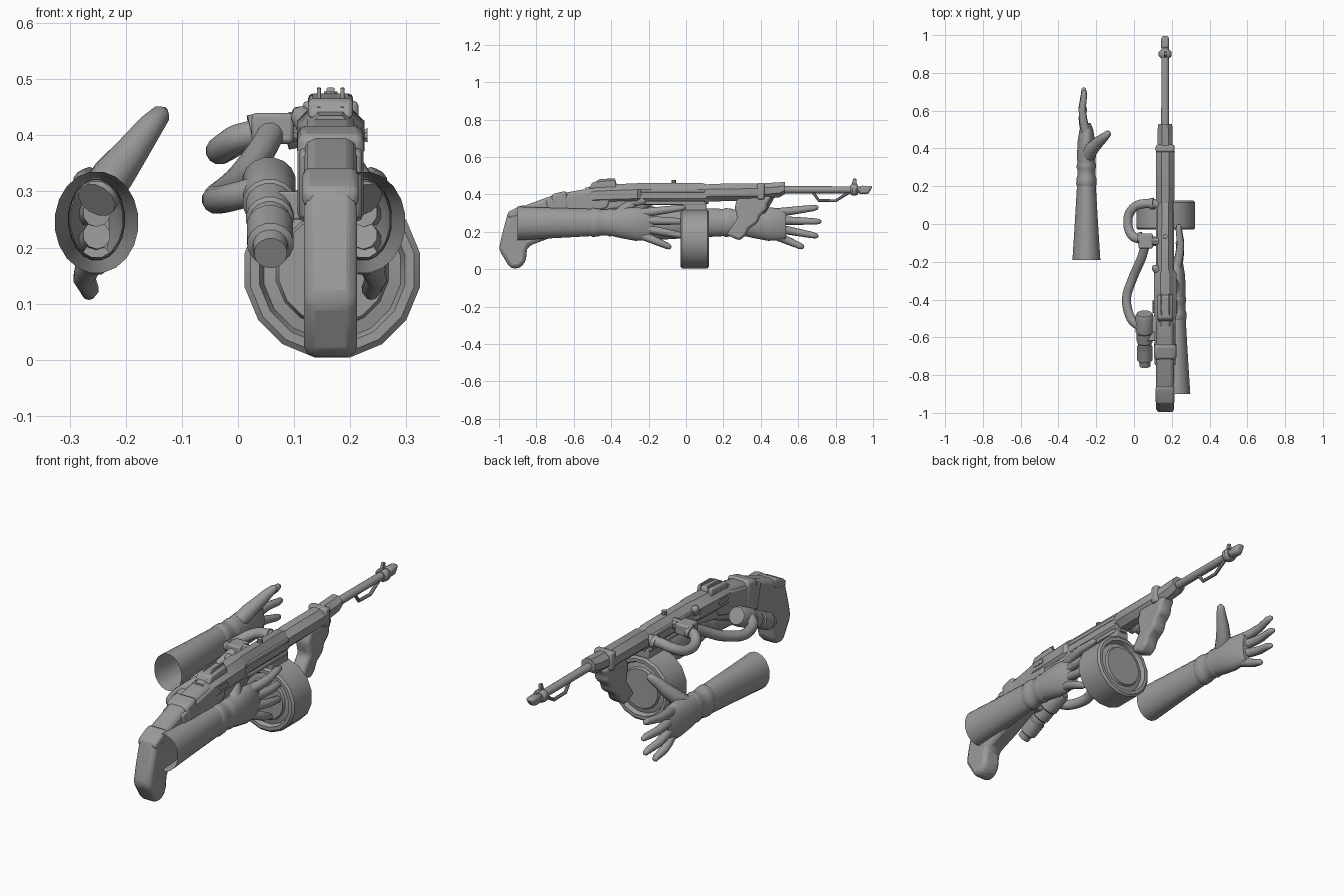
import bpy, bmesh, math
from mathutils import Vector

cube = bpy.data.objects.get("Cube")
if cube:
    bpy.data.objects.remove(cube)

grey = bpy.data.materials.new("plain_grey")
grey.use_nodes = True
COLOUR = (0.33, 0.33, 0.33, 1)
grey.diffuse_color = COLOUR
grey.node_tree.nodes["Principled BSDF"].inputs["Base Color"].default_value = COLOUR

GX = 0.165  # centre plane of the gun


def finish(name, bm, angle=35, bevel=0):
    bmesh.ops.recalc_face_normals(bm, faces=bm.faces)
    mesh = bpy.data.meshes.new(name)
    bm.to_mesh(mesh)
    bm.free()
    mesh.materials.append(grey)
    ob = bpy.data.objects.new(name, mesh)
    bpy.context.collection.objects.link(ob)
    if bevel:
        mod = ob.modifiers.new("bevel", "BEVEL")
        mod.width, mod.segments, mod.limit_method = bevel, 2, "ANGLE"
    bpy.ops.object.select_all(action="DESELECT")
    ob.select_set(True)
    bpy.context.view_layer.objects.active = ob
    bpy.ops.object.shade_smooth_by_angle(angle=math.radians(angle))
    return ob


def tube(name, pts, radii, n=14, caps=(True, True), axis=None, angle=35):
    """Loft elliptical rings along a path; radii are numbers or (across, up)."""
    bm = bmesh.new()
    pts = [Vector(p) for p in pts]
    fit = 1 / math.cos(math.pi / n)
    rings = []
    for i, p in enumerate(pts):
        t = Vector(axis) if axis else pts[min(i + 1, len(pts) - 1)] - pts[max(i - 1, 0)]
        side = t.cross(Vector((0, 0, 1))).normalized()
        up = side.cross(t).normalized()
        r = radii[i] if isinstance(radii, (list, tuple)) else radii
        rx, rz = r if isinstance(r, tuple) else (r, r)
        ring = []
        for k in range(n):
            a = 2 * math.pi * (k + 0.5) / n
            ring.append(bm.verts.new(p + fit * (side * rx * math.cos(a) + up * rz * math.sin(a))))
        rings.append(ring)
    for a, b in zip(rings, rings[1:]):
        for k in range(n):
            j = (k + 1) % n
            bm.faces.new((a[k], a[j], b[j], b[k]))
    if caps[0]:
        bm.faces.new(rings[0])
    if caps[1]:
        bm.faces.new(rings[-1])
    return finish(name, bm, angle)


def along_y(name, x, stations, n=8, **kw):
    """Stations are (y, z, across, up)."""
    return tube(name, [(x, s[0], s[1]) for s in stations],
                [(s[2], s[3]) for s in stations], n, axis=(0, 1, 0), **kw)


def slab(name, outline, width, x=GX, bevel=0.01):
    """Side outline in (y, z) extruded across x."""
    bm = bmesh.new()
    face = bm.faces.new([bm.verts.new((x - width / 2, y, z)) for y, z in outline])
    out = bmesh.ops.extrude_face_region(bm, geom=[face])
    verts = [v for v in out["geom"] if isinstance(v, bmesh.types.BMVert)]
    bmesh.ops.translate(bm, verts=verts, vec=(width, 0, 0))
    return finish(name, bm, 35, bevel)


def box(name, y0, y1, z0, z1, width, x=GX, bevel=0.004):
    return slab(name, [(y0, z0), (y1, z0), (y1, z1), (y0, z1)], width, x, bevel)


def smooth_path(pts, steps=5):
    """Catmull-Rom points through a few path points."""
    p = [Vector(q) for q in pts]
    p = [p[0] * 2 - p[1]] + p + [p[-1] * 2 - p[-2]]
    out = []
    for a, b, c, d in zip(p, p[1:], p[2:], p[3:]):
        for k in range(steps):
            t = k / steps
            out.append(0.5 * (2 * b + (c - a) * t + (2 * a - 5 * b + 4 * c - d) * t ** 2
                              + (3 * b - a - 3 * c + d) * t ** 3))
    return out + [p[-2]]


# Stock and butt
slab("stock", [(-1, .105), (-.985, .18), (-.95, .31), (-.89, .33), (-.7, .40), (-.5, .435), (-.25, .44),
               (-.2, .35), (-.4, .31), (-.55, .25), (-.72, .17), (-.84, .125), (-.85, .105),
               (-.857, .04), (-.89, .005), (-.94, .005)], .095, bevel=.02)
slab("stock_side_panels", [(-.75, .37), (-.5, .42), (-.4, .40), (-.42, .33), (-.56, .29), (-.72, .25)],
     .112, bevel=.008)
slab("stock_collar", [(-.72, .40), (-.64, .42), (-.62, .27), (-.70, .24)], .118, bevel=.015)
slab("butt_top_strap", [(-.955, .305), (-.89, .337), (-.86, .345), (-.86, .29), (-.95, .27)], .1, bevel=.012)

# Receiver, forend and rails
along_y("receiver", GX, [(-.54, .385, .05, .05), (-.48, .395, .06, .055), (-.26, .402, .06, .058),
                         (-.24, .402, .045, .058), (.09, .402, .043, .058), (.12, .40, .04, .05)])
along_y("forend", GX, [(.1, .405, .042, .045), (.13, .41, .049, .047), (.4, .412, .049, .046),
                       (.42, .418, .04, .042), (.5, .425, .04, .04), (.53, .435, .036, .032)])
box("receiver_side_rail", -.24, .1, .41, .43, .096)
box("receiver_lower_rail", -.22, .1, .345, .365, .08)
box("magazine_well", -.02, .11, .30, .36, .07)
box("front_clamp", .38, .42, .372, .462, .1, bevel=.01)

# Rear sight block with twin fins
slab("rear_sight_block", [(-.52, .43), (-.50, .465), (-.38, .475), (-.37, .43)], .08, bevel=.008)
for s in (-1, 1):
    slab("sight_fin", [(-.51, .45), (-.46, .483), (-.38, .485), (-.37, .45)], .007, GX + s * .021, .001)
    for k in range(3):
        tube("side_vent", [(GX + s * .055, -.46 + k * .022, .40), (GX + s * .066, -.46 + k * .022, .40)],
             (.008, .013), 8)
tube("top_knob", [(GX, -.066, .45), (GX, -.065, .478)], .012, 10, axis=(0, .01, 1))

# Barrel, front sight and muzzle
along_y("barrel", GX, [(.5, .425, .021, .019), (.94, .425, .02, .018)], 14)
along_y("front_sight_collar", GX, [(.88, .425, .025, .025), (.89, .425, .034, .03),
                                   (.91, .425, .034, .03), (.92, .425, .025, .025)], 12)
slab("front_sight_post", [(.88, .44), (.895, .485), (.91, .485), (.915, .44)], .014, bevel=.002)
slab("muzzle", [(.92, .402), (.975, .402), (1, .445), (.93, .447)], .042, bevel=.012)
tube("barrel_loop", [(GX, .68, .41), (GX, .71, .368), (GX, .80, .366), (GX, .87, .41)], .008, 8)

# Foregrip with finger grooves
slab("foregrip", [(.28, .39), (.26, .335), (.275, .27), (.215, .185), (.285, .153), (.32, .18), (.335, .215),
                  (.385, .25), (.395, .285), (.435, .32), (.435, .35), (.46, .39)], .075, bevel=.016)

# Drum magazine with stepped faces
half = [(-.072, .095), (-.06, .10), (-.055, .122), (-.077, .130), (-.077, .146), (-.068, .156)]
steps = half + [(-y, r) for y, r in reversed(half)]
along_y("drum", .168, [(.047 + y, .16, r, r) for y, r in steps], 16)

# Canister tilted beside the stock
low, high = Vector((.058, -.75, .19)), Vector((.055, -.475, .325))
marks = [(0, .029), (.1, .031), (.12, .041), (.36, .041), (.38, .036), (.44, .036), (.46, .042),
         (.64, .042), (.66, .047), (.95, .047), (1, .04)]
tube("canister", [low.lerp(high, t) for t, r in marks], [r for t, r in marks], 16, axis=high - low)
box("canister_bracket", -.62, -.57, .25, .30, .06, .10)

# Valve block and hoses
box("valve_block", -.13, -.05, .385, .44, .075, .062, .008)
tube("valve_link", [(.09, -.09, .415), (.15, -.091, .415)], .025, 10)
tube("lower_hose", smooth_path([(.045, -.55, .305), (-.01, -.51, .29), (-.036, -.44, .285), (-.036, -.37, .29),
                                (0, -.27, .32), (.04, -.18, .37), (.06, -.11, .405)]), .024, 12)
tube("upper_hose", smooth_path([(.06, -.08, .41), (.0, -.07, .395), (-.03, -.02, .375), (-.027, .05, .375),
                                (.01, .095, .395), (.06, .108, .41), (.13, .105, .41)]), .024, 12)
for y, x in ((-.075, .022), (.107, .085)):
    tube("hose_clamp", [(x, y, .405), (x + .02, y + .001, .409)], .031, 12)


# Arms with open sleeves and spread fingers
def arm(prefix, cx, s, dy):
    along_y(prefix + "_sleeve", cx, [(-.19 + dy, .245, .074, .09), (-.02 + dy, .247, .063, .082),
                                     (.2 + dy, .25, .05, .073), (.23 + dy, .25, .049, .07)],
            20, caps=(False, False))
    along_y(prefix + "_cuff", cx, [(.2 + dy, .25, .05, .071), (.21 + dy, .25, .054, .077),
                                   (.24 + dy, .25, .053, .075), (.255 + dy, .25, .048, .07),
                                   (.29 + dy, .25, .048, .07), (.3 + dy, .25, .052, .075),
                                   (.32 + dy, .25, .05, .072)], 20, caps=(False, False))
    along_y(prefix + "_palm", cx, [(.29 + dy, .25, .046, .067), (.36 + dy, .247, .05, .08),
                                   (.44 + dy, .242, .046, .09), (.5 + dy, .24, .036, .085),
                                   (.535 + dy, .235, .022, .07)], 16, caps=(False, True), angle=60)
    fingers = {"index": (.30, .70, .33), "middle": (.262, .715, .255),
               "ring": (.222, .70, .178), "little": (.185, .625, .118)}
    for name, (z0, y1, z1) in fingers.items():
        a, b = Vector((cx, .47 + dy, z0)), Vector((cx - s * .014, y1 + dy, z1))
        path = [a.lerp(b, t) for t in (0, .35, .6, .9, 1)]
        path[1].x -= s * .012
        path[2].x -= s * .014
        path.append(path[-1] + (b - a) * .035)
        tube(f"{prefix}_{name}_finger", path, [.024, .021, .019, .016, .012, .005], 10, angle=60)
    thumb = [(.0, .35, .285), (.03, .40, .33), (.065, .435, .375), (.095, .46, .415),
             (.115, .48, .438), (.121, .488, .445)]
    tube(prefix + "_thumb", [(cx + s * x, y + dy, z) for x, y, z in thumb],
         [.035, .036, .029, .023, .017, .007], 12, angle=60)


arm("right_arm", -.252, 1, 0)
arm("left_arm", .224, -1, -.71)
